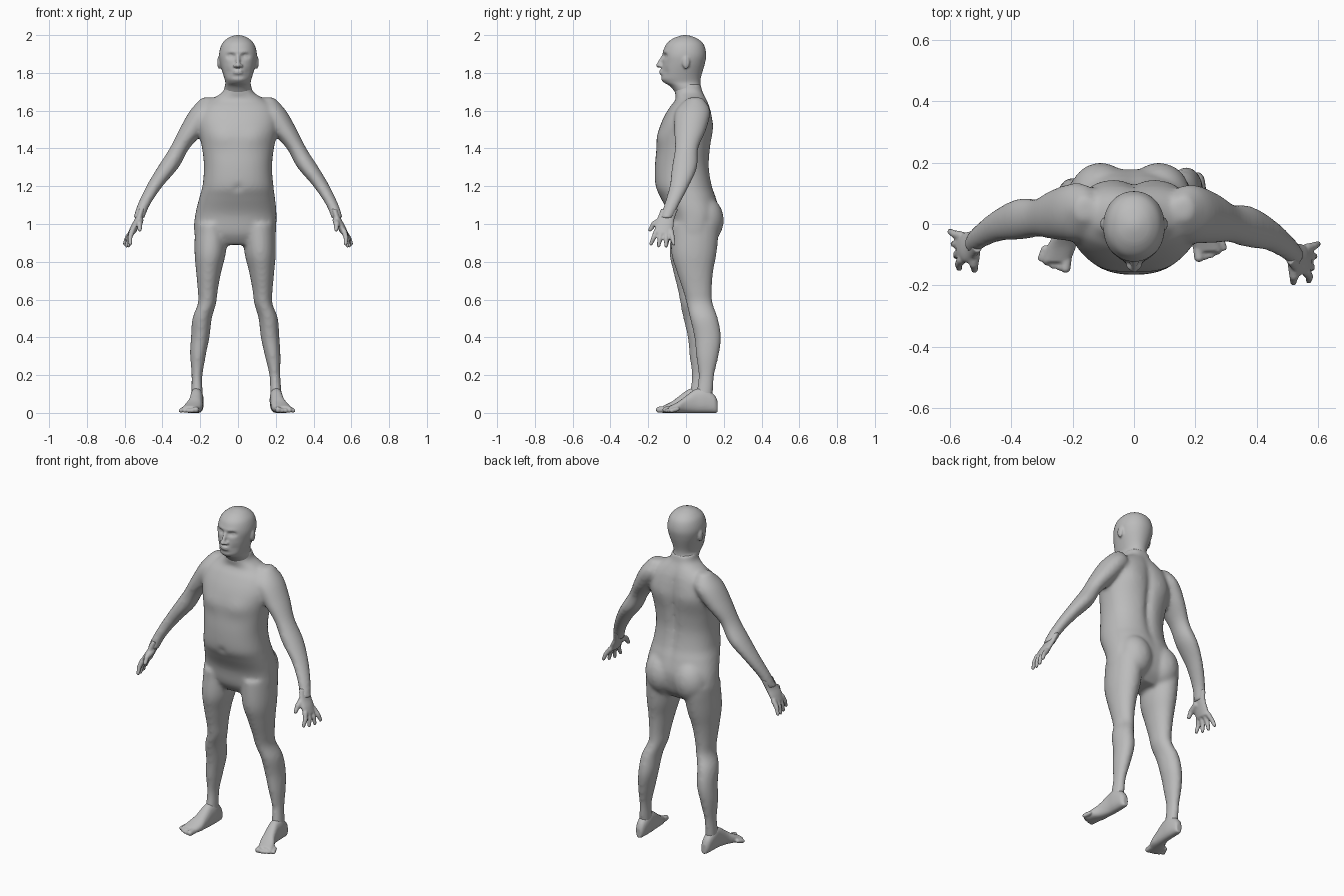
import bpy, bmesh
from math import cos, sin, pi, exp, copysign
from mathutils import Vector, Matrix

default = bpy.data.objects.get("Cube")
if default:
    bpy.data.objects.remove(default)

skin = bpy.data.materials.new("plain grey")
skin.use_nodes = True
grey = (.5, .5, .5, 1)
skin.diffuse_color = grey
skin.node_tree.nodes["Principled BSDF"].inputs["Base Color"].default_value = grey


def clamp(value):
    return max(0, min(1, value))


def left_side(point):
    return point


def right_leg(point):
    # The right leg stands a little wider and further forward
    wider = .01 + .02 * clamp(point.z * 3)
    forward = .035 * clamp((.95 - point.z) / .4)
    return Vector((-point.x - wider, point.y - forward, point.z))


def right_arm(point):
    # The right arm hangs a little further back
    backward = .04 * clamp((1.66 - point.z) / .6)
    return Vector((-point.x, point.y + backward, point.z))


def hips_lean(point):
    return point - Vector((.015 * clamp((1.2 - point.z) * 5), 0, 0))


def spline(rows, steps=5):
    """Fill in smooth sections between the given ones."""
    rows = [Vector(row) for row in rows]
    filled = []
    for i, (start, end) in enumerate(zip(rows, rows[1:])):
        leave = (end - rows[max(0, i - 1)]) / 2
        arrive = (rows[min(len(rows) - 1, i + 2)] - start) / 2
        for step in range(steps):
            t = step / steps
            ease = t * t * (3 - 2 * t)
            filled.append(start.lerp(end, ease) + leave * t * (1 - t) ** 2 - arrive * t * t * (1 - t))
    return filled + [rows[-1]]


def loft(bm, rows, place=left_side, along_y=False, power=2, segments=48):
    """Skin sections of position, two centres and two radii."""
    rings = []
    for position, centre_a, centre_b, radius_a, radius_b in spline(rows):
        ring = []
        for i in range(segments):
            c, s = cos(2 * pi * i / segments), sin(2 * pi * i / segments)
            a = centre_a + radius_a * copysign(abs(c) ** (2 / power), c)
            b = centre_b + radius_b * copysign(abs(s) ** (2 / power), s)
            point = Vector((a, position, b)) if along_y else Vector((a, b, position))
            ring.append(bm.verts.new(place(point)))
        rings.append(ring)
    for low, high in zip(rings, rings[1:]):
        for i in range(segments):
            bm.faces.new((low[i - 1], low[i], high[i], high[i - 1]))
    bm.faces.new(rings[0])
    bm.faces.new(rings[-1])


def trunk(bm, rows, **options):
    """Sections of height, half width, front and back."""
    loft(bm, [(z, 0, (front + back) / 2, half, (back - front) / 2)
              for z, half, front, back in rows], **options)


def limb(bm, rows, depth, place):
    """Sections of height, centre x, centre y and half width."""
    loft(bm, [(z, x, y, half, half * depth) for z, x, y, half in rows], place)


def ball(bm, centre, radii, place=left_side):
    made = bmesh.ops.create_uvsphere(bm, u_segments=24, v_segments=16, radius=1)
    for vert in made["verts"]:
        vert.co = place(Vector(centre) + Matrix.Diagonal(radii) @ vert.co)


def capsule(bm, start, end, start_radius, end_radius, place=left_side):
    start, end = Vector(start), Vector(end)
    turn = (end - start).to_track_quat("Z", "Y")
    made = bmesh.ops.create_uvsphere(bm, u_segments=16, v_segments=12, radius=1)
    for vert in made["verts"]:
        centre, radius = (end, end_radius) if vert.co.z > 0 else (start, start_radius)
        vert.co = place(centre + turn @ vert.co * radius)


def push(bm, centre, radii, amount):
    """Soft push backward, or forward when negative, around a point."""
    for vert in bm.verts:
        offset = [(p - q) / r for p, q, r in zip(vert.co, centre, radii)]
        vert.co.y += amount * exp(-sum(k * k for k in offset))


def finish(bm, name, voxel=.006, smoothing=2):
    bmesh.ops.recalc_face_normals(bm, faces=bm.faces)
    mesh = bpy.data.meshes.new(name)
    bm.to_mesh(mesh)
    bm.free()
    mesh.materials.append(skin)
    part = bpy.data.objects.new(name, mesh)
    bpy.context.collection.objects.link(part)
    fuse = part.modifiers.new("fuse", "REMESH")
    fuse.mode = "VOXEL"
    fuse.voxel_size = voxel
    fuse.use_smooth_shade = True
    relax = part.modifiers.new("relax", "SMOOTH")
    relax.iterations = smoothing


# Torso, with spine groove, chest, shoulder blades and buttocks
body = bmesh.new()
trunk(body, [
    (.89, .18, -.03, .11), (.95, .215, -.07, .16), (1.05, .215, -.09, .18), (1.14, .2, -.135, .16),
    (1.2, .188, -.162, .14), (1.3, .18, -.165, .125), (1.4, .19, -.155, .13), (1.5, .21, -.14, .14),
    (1.56, .21, -.12, .135), (1.62, .19, -.085, .125), (1.66, .14, -.055, .11), (1.7, .08, -.06, .09),
    (1.74, .07, -.06, .08)], place=hips_lean, power=2.3)
push(body, (0, .14, 1.4), (.025, .1, .25), .02 * -1)
push(body, (0, -.16, 1.19), (.012, .05, .012), .015)
for side in (-1, 1):
    push(body, (side * .09, -.14, 1.46), (.08, .08, .05), -.012)
    push(body, (side * .11, .13, 1.53), (.07, .08, .09), .012)
    ball(body, (side * .095, .1, 1.02), (.1, .1, .125), hips_lean)

# Legs and arms
for leg_side, arm_side in ((left_side, left_side), (right_leg, right_arm)):
    limb(body, [
        (1, .11, .05, .088), (.85, .117, .042, .083), (.75, .125, .047, .067), (.65, .13, .06, .053),
        (.58, .134, .072, .048), (.5, .16, .095, .051), (.4, .17, .115, .049), (.3, .184, .113, .041),
        (.2, .195, .108, .029), (.12, .2, .1, .03), (.05, .204, .09, .032)], 1.45, leg_side)
    limb(body, [
        (1.67, .16, .05, .03), (1.6, .178, .037, .076), (1.5, .24, .022, .071), (1.4, .31, .003, .052),
        (1.3, .37, -.008, .056), (1.2, .442, -.036, .043), (1.1, .5, -.077, .033),
        (1.03, .525, -.105, .03)], 1.2, arm_side)
finish(body, "body", voxel=.011, smoothing=7)

# Hands, with four fingers and a thumb each
for name, side in (("left_hand", left_side), ("right_hand", right_arm)):
    hand = bmesh.new()
    limb(hand, [(1.08, .51, -.087, .02), (1.03, .525, -.106, .02),
                (.99, .545, -.116, .022), (.95, .563, -.117, .02)], 2.3, side)
    for i in range(4):
        knuckle = Vector((.562, -.157 + .026 * i, .96))
        tip = Vector((.57 + .01 * i, -.185 + .04 * i, .88 + .01 * abs(i - 1.5)))
        middle = knuckle.lerp(tip, .5) + Vector((.006, 0, 0))
        capsule(hand, knuckle, middle, .015, .013, side)
        capsule(hand, middle, tip, .013, .01, side)
    thumb_joint = (.522, -.17, 1)
    capsule(hand, (.52, -.125, 1.02), thumb_joint, .02, .016, side)
    capsule(hand, thumb_joint, (.52, -.19, .97), .015, .011, side)
    finish(hand, name)

# Feet, with five toes each; sections are position, centre x, half width and height
foot_rows = [(.168, .2, .015, .06), (.15, .202, .027, .095), (.1, .202, .034, .13), (.05, .204, .034, .125),
             (0, .212, .038, .09), (-.04, .225, .047, .06), (-.09, .243, .044, .035)]
for name, side in (("left_foot", left_side), ("right_foot", right_leg)):
    foot = bmesh.new()
    loft(foot, [(y, x, high / 2, half, high / 2) for y, x, half, high in foot_rows], side, True, 2.4)
    for i in range(5):
        size = .012 if i else .017
        root = (.208 + .018 * i, -.07 + .006 * i, .02)
        tip = (.212 + .02 * i, -.108 + .002 * i * i, size)
        capsule(foot, root, tip, size, size, side)
    finish(foot, name)

# Head and neck
head = bmesh.new()
trunk(head, [
    (1.65, .076, -.03, .09), (1.7, .073, -.06, .085), (1.73, .07, -.085, .078), (1.75, .067, -.118, .076),
    (1.78, .075, -.135, .08), (1.85, .095, -.126, .1), (1.9, .1, -.123, .107), (1.95, .087, -.106, .094),
    (1.98, .06, -.072, .063), (1.995, .03, -.035, .027), (2, .008, -.01, .002)], power=2.1, segments=72)

# Eye sockets, brows, cheeks, eyes, nostrils and ears
for side in (-1, 1):
    push(head, (side * .037, -.12, 1.89), (.022, .05, .013), .02)
    push(head, (side * .035, -.12, 1.91), (.03, .05, .01), -.006)
    push(head, (side * .05, -.11, 1.8), (.02, .05, .025), .008)
    ball(head, (side * .037, -.094, 1.887), (.015, .014, .011))
    ball(head, (side * .015, -.134, 1.837), (.011, .015, .009))
    ball(head, (side * .1, 0, 1.855), (.01, .02, .034))

# Nose, lips and chin crease
push(head, (0, -.13, 1.778), (.035, .05, .006), .008)
capsule(head, (0, -.118, 1.89), (0, -.147, 1.84), .01, .012)
for height in (1.8, 1.81):
    ball(head, (0, -.131, height), (.026, .012, .006))
finish(head, "head")
